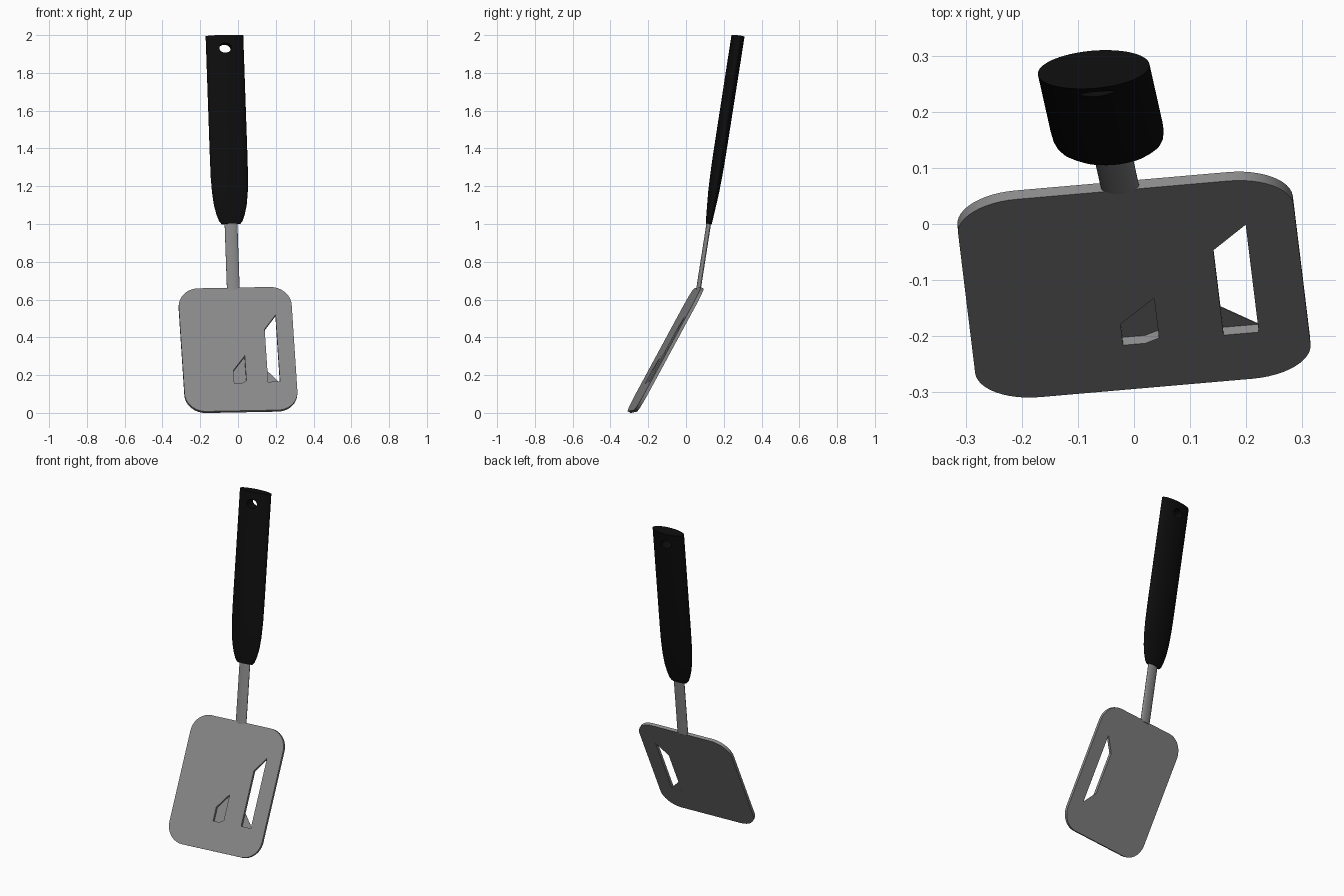
import bpy, bmesh, math
from mathutils import Vector, Matrix

if "Cube" in bpy.data.objects:
    bpy.data.objects.remove(bpy.data.objects["Cube"])


def material(name, c):
    m = bpy.data.materials.new(name)
    m.diffuse_color = (c[0], c[1], c[2], 1)
    m.use_nodes = True
    m.node_tree.nodes["Principled BSDF"].inputs["Base Color"].default_value = m.diffuse_color
    return m


STEEL = material("grey_steel", (0.25, 0.25, 0.25))
BLACK = material("black_plastic", (0.004, 0.004, 0.004))


def frame(x_axis, y_axis, origin):
    """Orthonormal frame: y kept exactly, x made perpendicular, z = front."""
    y = Vector(y_axis).normalized()
    x = Vector(x_axis)
    x = (x - y * x.dot(y)).normalized()
    z = x.cross(y)
    m = Matrix((x, y, z)).transposed().to_4x4()
    m.translation = Vector(origin)
    return m


def loft(name, rings, mat, matrix):
    """Join equal-sized rings of points and cap both ends."""
    bm = bmesh.new()
    vs = [[bm.verts.new(p) for p in r] for r in rings]
    n = len(rings[0])
    for a, b in zip(vs, vs[1:]):
        for i in range(n):
            j = (i + 1) % n
            bm.faces.new((a[i], a[j], b[j], b[i]))
    bm.faces.new(vs[0][::-1])
    bm.faces.new(vs[-1])
    bmesh.ops.recalc_face_normals(bm, faces=bm.faces)
    bm.transform(matrix)
    me = bpy.data.meshes.new(name)
    bm.to_mesh(me)
    bm.free()
    ob = bpy.data.objects.new(name, me)
    bpy.context.collection.objects.link(ob)
    me.materials.append(mat)
    return ob


def prism(name, outline, z0, z1, mat, matrix):
    return loft(name, [[(x, y, z) for x, y in outline] for z in (z0, z1)], mat, matrix)


def ellipse(rx, ry, n=48):
    return [(rx * math.cos(2 * math.pi * i / n), ry * math.sin(2 * math.pi * i / n))
            for i in range(n)]


def activate(ob):
    bpy.ops.object.select_all(action='DESELECT')
    ob.select_set(True)
    bpy.context.view_layer.objects.active = ob


def cut(ob, cutter):
    activate(ob)
    mod = ob.modifiers.new("cut", 'BOOLEAN')
    mod.operation = 'DIFFERENCE'
    mod.solver = 'EXACT'
    mod.object = cutter
    bpy.ops.object.modifier_apply(modifier=mod.name)
    bpy.data.objects.remove(cutter)


def smooth(ob):
    activate(ob)
    bpy.ops.object.shade_smooth_by_angle(angle=math.radians(35))


# Blade: rounded rectangle plate, leaning back
BLADE = frame((0.996, 0.085, 0.017), (-0.058, 0.475, 0.878), (0, -0.108, 0.333))
W, H, R, T = 0.30, 0.371, 0.11, 0.018
outline = []
for k, (sx, sy) in enumerate(((1, 1), (-1, 1), (-1, -1), (1, -1))):
    for i in range(13):
        a = math.pi / 2 * (k + i / 12)
        outline.append((sx * (W - R) + R * math.cos(a), sy * (H - R) + R * math.sin(a)))
blade = prism("blade", outline, -T / 2, T / 2, STEEL, BLADE)

# Long slot, right through, and shallow pocket closed at the back
slot = [(0.148, -0.2), (0.211, -0.2), (0.211, 0.203), (0.148, 0.118)]
pocket = [(-0.032, -0.205), (0.008, -0.205), (0.033, -0.19), (0.033, -0.04), (-0.032, -0.126)]
cut(blade, prism("slot_cutter", slot, -0.05, 0.05, STEEL, BLADE))
cut(blade, prism("pocket_cutter", pocket, -T / 2 + 0.002, 0.05, STEEL, BLADE))
smooth(blade)

# Thin web closing the lower corner of the slot
web = [(0.147, -0.201), (0.212, -0.201), (0.147, -0.123)]
prism("slot_web", web, -T / 2 + 0.0002, -T / 2 + 0.002, STEEL, BLADE)

# Handle and rod share one axis; local y runs along it, origin at the handle base
AXIS = frame((0.996, 0.085, 0.022), (-0.035, 0.156, 1), (-0.037, 0.12, 1.0))
L = 0.996 * math.sqrt(1 + 0.035 ** 2 + 0.156 ** 2)


def ring(y, rx, rz):
    return [(x, y, z) for x, z in ellipse(rx, rz)]


# Rod
rod = loft("rod", [ring(-0.355, 0.034, 0.012), ring(0.03, 0.034, 0.012)], STEEL, AXIS)
smooth(rod)

# Handle: oval grip tapering at its lower end
profile = [(0, 0.050, 0.015), (0.015, 0.062, 0.017), (0.05, 0.075, 0.019),
           (0.10, 0.087, 0.023), (0.17, 0.095, 0.028), (0.25, 0.099, 0.031),
           (0.35, 0.100, 0.033), (L, 0.100, 0.034)]
handle = loft("handle", [ring(*p) for p in profile], BLACK, AXIS)

# Hanging hole
hole = [(x, y + L - 0.069) for x, y in ellipse(0.032, 0.026, 32)]
cut(handle, prism("hole_cutter", hole, -0.1, 0.1, BLACK, AXIS))
smooth(handle)
